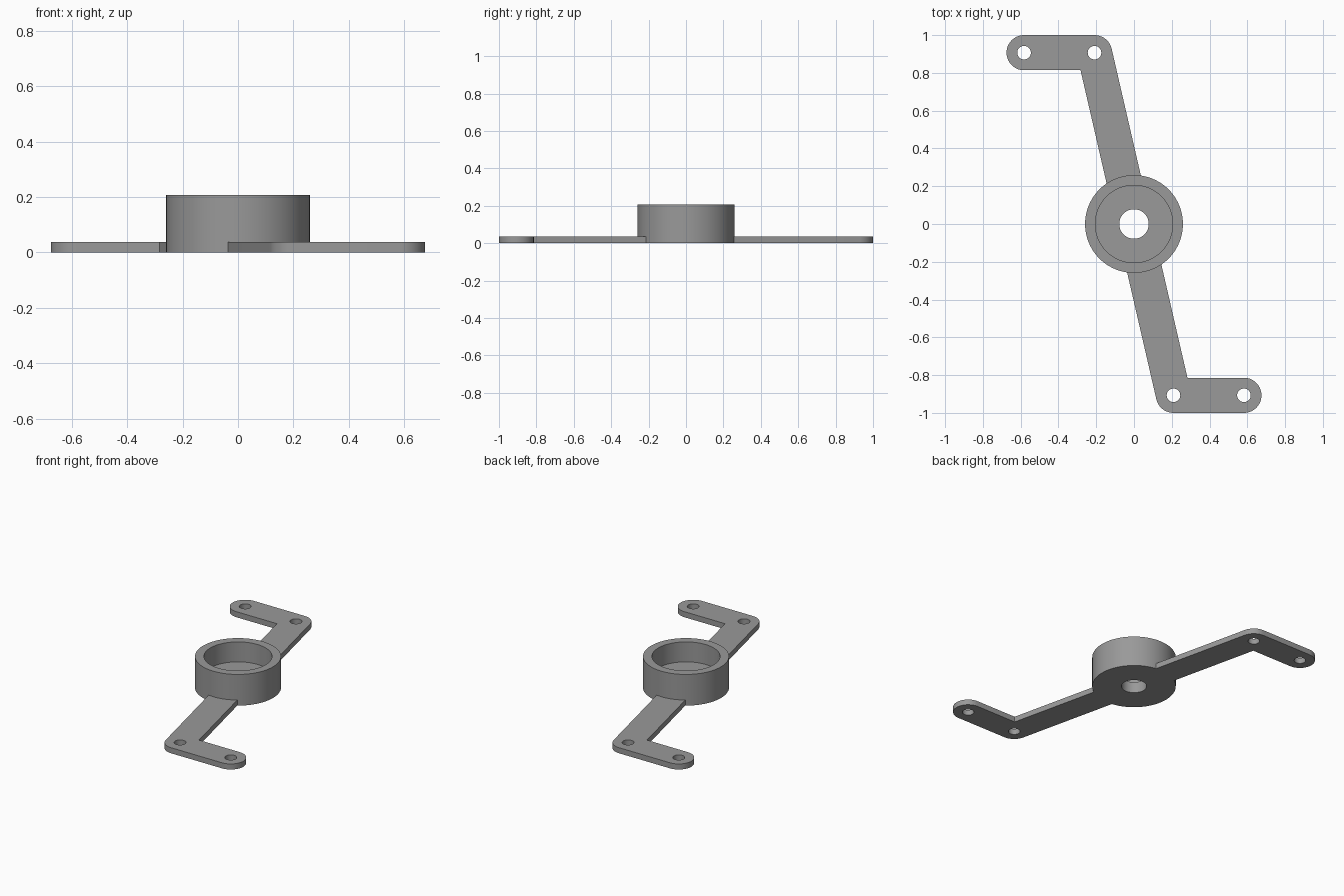
import bpy, bmesh, math
from mathutils import Vector

if "Cube" in bpy.data.objects:
    bpy.data.objects.remove(bpy.data.objects["Cube"])

grey = bpy.data.materials.new("mid grey")
grey.diffuse_color = (0.32, 0.32, 0.32, 1)
grey.use_nodes = True
grey.node_tree.nodes["Principled BSDF"].inputs["Base Color"].default_value = grey.diffuse_color

T = 0.037                       # arm thickness
R = 0.093                       # half width of arms and tabs
ELBOW = Vector((-0.209, 0.907))
TIP = Vector((-0.582, 0.907))


def finish(obj):
    obj.data.materials.clear()
    obj.data.materials.append(grey)
    bpy.ops.object.select_all(action='DESELECT')
    obj.select_set(True)
    bpy.context.view_layer.objects.active = obj
    bpy.ops.object.shade_smooth_by_angle(angle=math.radians(30))


def arc(c, r, a0, a1, n):
    return [c + r * Vector((math.cos(a0 + (a1 - a0) * i / n),
                            math.sin(a0 + (a1 - a0) * i / n))) for i in range(n + 1)]


# Bearing cup: closed profile (radius, height) turned about z
def make_cup():
    profile = [(0.078, 0), (0.259, 0), (0.259, 0.207), (0.205, 0.207),
               (0.205, 0.0745), (0.078, 0.0745)]
    n = 96
    bm = bmesh.new()
    rings = [[bm.verts.new((r * math.cos(math.tau * i / n), r * math.sin(math.tau * i / n), z))
              for r, z in profile] for i in range(n)]
    for i in range(n):
        a, b = rings[i], rings[(i + 1) % n]
        for j in range(len(profile)):
            k = (j + 1) % len(profile)
            bm.faces.new((a[j], b[j], b[k], a[k]))
    bmesh.ops.recalc_face_normals(bm, faces=bm.faces)
    me = bpy.data.meshes.new("bearing_cup")
    bm.to_mesh(me)
    bm.free()
    obj = bpy.data.objects.new("bearing_cup", me)
    bpy.context.collection.objects.link(obj)
    finish(obj)


# Bent arm: flat outline with two screw holes, extruded; sign turns it half round
def make_arm(name, sign):
    d = -ELBOW.normalized()                 # from elbow to centre
    side = Vector((-d.y, d.x))              # outer side of the arm
    end = -d * 0.22                         # end buried in the cup wall
    y_in = ELBOW.y - R
    inner = -side * R
    corner = inner + d * ((y_in - inner.y) / d.y)
    outline = arc(ELBOW, R, math.atan2(side.y, side.x), math.pi / 2, 12)
    outline += arc(TIP, R, math.pi / 2, math.pi * 1.5, 28)
    outline += [corner, end - side * R, end + side * R]
    holes = [arc(c, 0.036, 0, math.tau, 32)[:-1] for c in (ELBOW, TIP)]

    cu = bpy.data.curves.new(name, 'CURVE')
    cu.dimensions = '2D'
    cu.fill_mode = 'BOTH'
    cu.extrude = T / 2
    for loop in [outline] + holes:
        sp = cu.splines.new('POLY')
        sp.points.add(len(loop) - 1)
        for p, v in zip(sp.points, loop):
            p.co = (sign * v.x, sign * v.y, 0, 1)
        sp.use_cyclic_u = True
    tmp = bpy.data.objects.new(name + "_outline", cu)
    bpy.context.collection.objects.link(tmp)
    bpy.context.view_layer.update()
    me = bpy.data.meshes.new_from_object(tmp.evaluated_get(bpy.context.evaluated_depsgraph_get()))
    bpy.data.objects.remove(tmp)

    bm = bmesh.new()
    bm.from_mesh(me)
    bmesh.ops.remove_doubles(bm, verts=bm.verts, dist=1e-5)
    bmesh.ops.translate(bm, verts=bm.verts, vec=(0, 0, T / 2))
    bmesh.ops.recalc_face_normals(bm, faces=bm.faces)
    bm.to_mesh(me)
    bm.free()
    obj = bpy.data.objects.new(name, me)
    bpy.context.collection.objects.link(obj)
    finish(obj)


make_cup()
make_arm("back_arm", 1)
make_arm("front_arm", -1)
